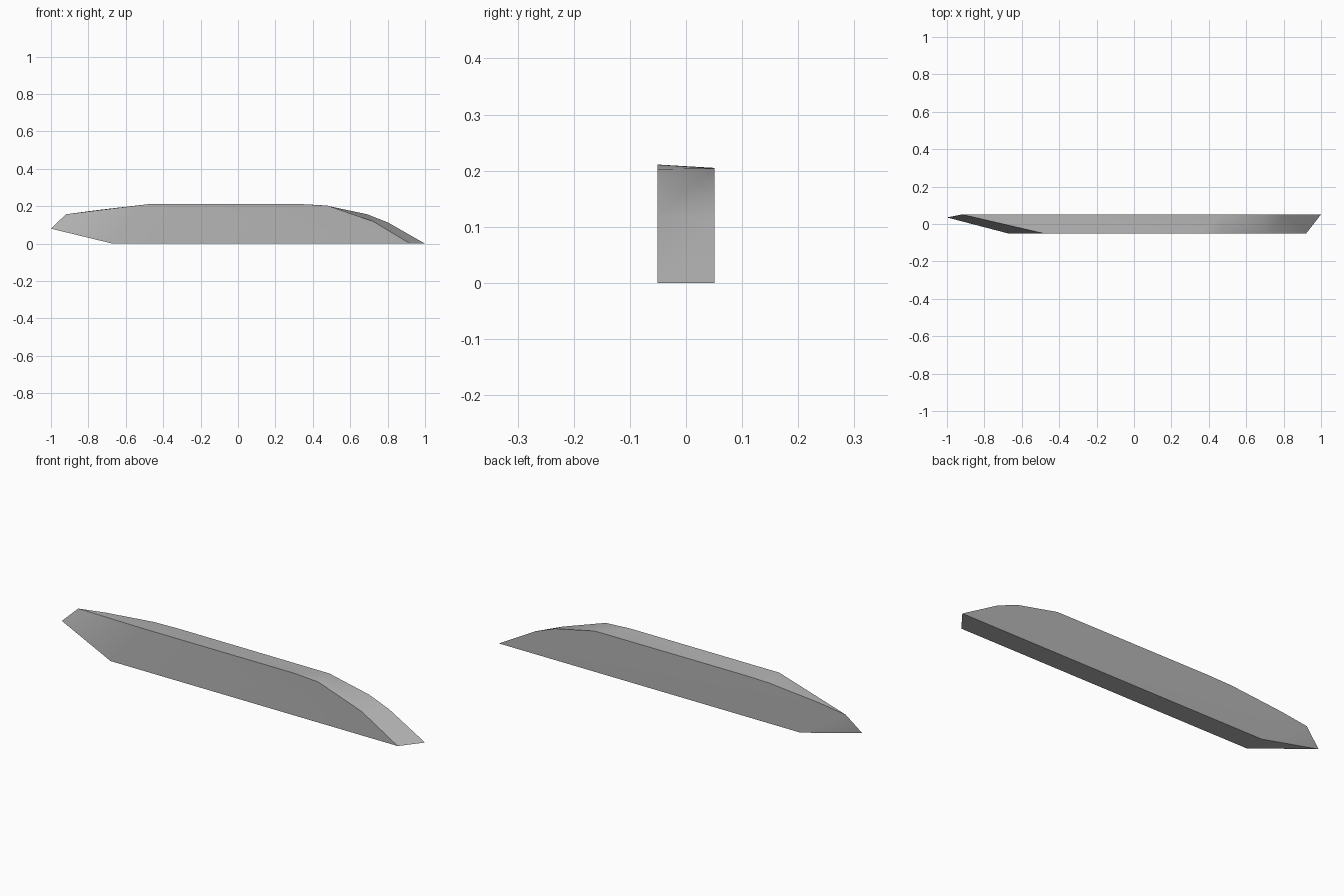
import bpy, bmesh, math

cube = bpy.data.objects.get("Cube")
if cube:
    bpy.data.objects.remove(cube, do_unlink=True)

HALF = 0.051  # half thickness of the bar

# Grey material
grey = bpy.data.materials.new("plain grey")
grey.use_nodes = True
colour = (0.45, 0.45, 0.45, 1)
grey.diffuse_color = colour
grey.node_tree.nodes["Principled BSDF"].inputs["Base Color"].default_value = colour

# Side outlines (x, z), from the bottom left corner round to the top left
front_outline = [(-.67, 0), (.92, 0), (.72, .12), (.48, .203), (.345, .211), (-.48, .211)]
back_outline = [(-.67, 0), (1, 0), (.80, .114), (.69, .157), (.47, .204),
                (-.36, .205), (-.5, .202), (-.77, .177), (-.92, .157)]

bm = bmesh.new()
f = [bm.verts.new((x, -HALF, z)) for x, z in front_outline]
b = [bm.verts.new((x, HALF, z)) for x, z in back_outline]
tip = bm.verts.new((-1, .035, .08))

# Flat sides and underside
bm.faces.new(f)
bm.faces.new(b[::-1])
bm.faces.new((f[0], b[0], b[1], f[1]))

# Curved nose and top
for loop in [(f[1], b[1], b[2], f[2]), (f[2], b[2], b[3]), (f[2], b[3], b[4], f[3]),
             (f[3], b[4], f[4]), (f[4], b[4], b[5], f[5])]:
    bm.faces.new(loop)
for i in range(5, 8):
    bm.faces.new((f[5], b[i], b[i + 1]))

# Tapered tail
bm.faces.new((f[0], f[5], b[8], tip))
bm.faces.new((f[0], tip, b[0]))
bm.faces.new((b[0], tip, b[8]))

bmesh.ops.recalc_face_normals(bm, faces=bm.faces[:])
mesh = bpy.data.meshes.new("tapered_bar")
bm.to_mesh(mesh)
bm.free()
mesh.materials.append(grey)

bar = bpy.data.objects.new("tapered_bar", mesh)
bpy.context.collection.objects.link(bar)
bpy.ops.object.select_all(action='DESELECT')
bpy.context.view_layer.objects.active = bar
bar.select_set(True)
bpy.ops.object.shade_smooth_by_angle(angle=math.radians(30))

# Keep the large sides looking flat
weighted = bar.modifiers.new("flat sides", 'WEIGHTED_NORMAL')
weighted.keep_sharp = True
